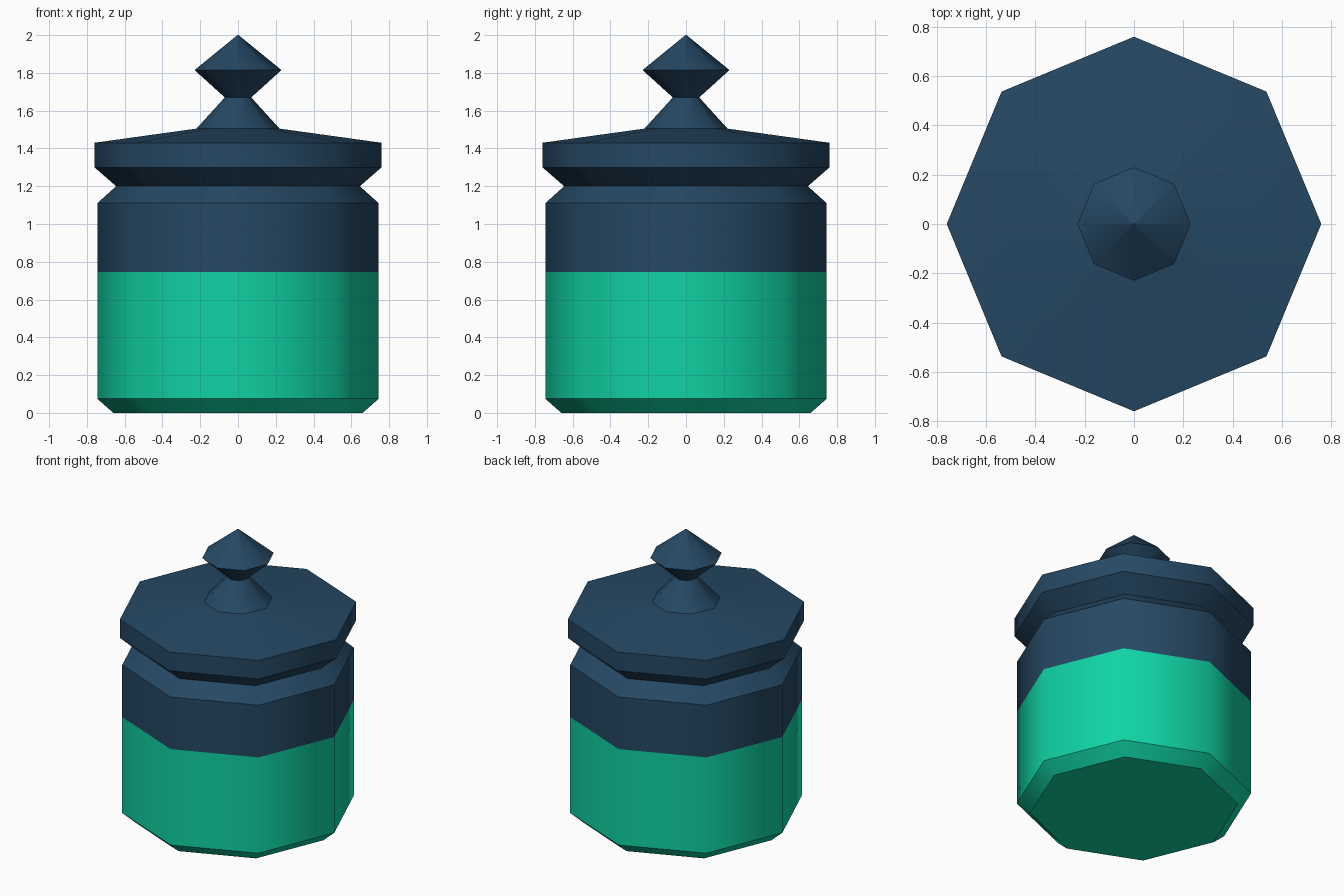
import bpy, bmesh, math

SIDES = 8

old = bpy.data.objects.get("Cube")
if old:
    bpy.data.objects.remove(old, do_unlink=True)


def make_material(name, rgb):
    mat = bpy.data.materials.new(name)
    mat.use_nodes = True
    colour = (*rgb, 1.0)
    mat.diffuse_color = colour
    mat.node_tree.nodes["Principled BSDF"].inputs["Base Color"].default_value = colour
    return mat


green = make_material("bright green", (0.005, 0.65, 0.37))
navy = make_material("dark blue", (0.0185, 0.065, 0.127))


def lathe(name, profile, mat, cap_bottom=False, cap_top=False):
    """Turn (radius, height) points into an eight-sided part with crisp rings."""
    bm = bmesh.new()
    rings = []
    for radius, z in profile:
        angles = [math.tau * i / SIDES for i in range(SIDES)]
        rings.append([bm.verts.new((radius * math.cos(a), radius * math.sin(a), z))
                      for a in angles])
    for low, high in zip(rings, rings[1:]):
        for i in range(SIDES):
            j = (i + 1) % SIDES
            bm.faces.new((low[i], low[j], high[j], high[i]))
    if cap_bottom:
        bm.faces.new(rings[0][::-1])
    if cap_top:
        bm.faces.new(rings[-1])
    for face in bm.faces:
        face.smooth = True
    # Rings stay sharp, the turn around the axis is smooth
    for edge in bm.edges:
        if abs(edge.verts[0].co.z - edge.verts[1].co.z) < 1e-5:
            edge.smooth = False
    mesh = bpy.data.meshes.new(name)
    bm.to_mesh(mesh)
    bm.free()
    mesh.materials.append(mat)
    obj = bpy.data.objects.new(name, mesh)
    bpy.context.collection.objects.link(obj)
    return obj


# Filled lower half of the jar with its chamfered foot
lathe("jar_lower_body", [(0.66, 0), (0.745, 0.075), (0.745, 0.745)], green, cap_bottom=True)

# Upper half of the jar, shoulder and neck
lathe("jar_upper_body", [(0.745, 0.745), (0.745, 1.11), (0.645, 1.2)], navy)

# Overhanging lid with a shallow sloped top
lathe("lid", [(0.645, 1.2), (0.76, 1.3), (0.76, 1.43), (0.22, 1.505)], navy)

# Pointed knob on a flared stem
lathe("lid_knob", [(0.22, 1.505), (0.07, 1.67), (0.23, 1.815), (0.003, 2.0)], navy, cap_top=True)
